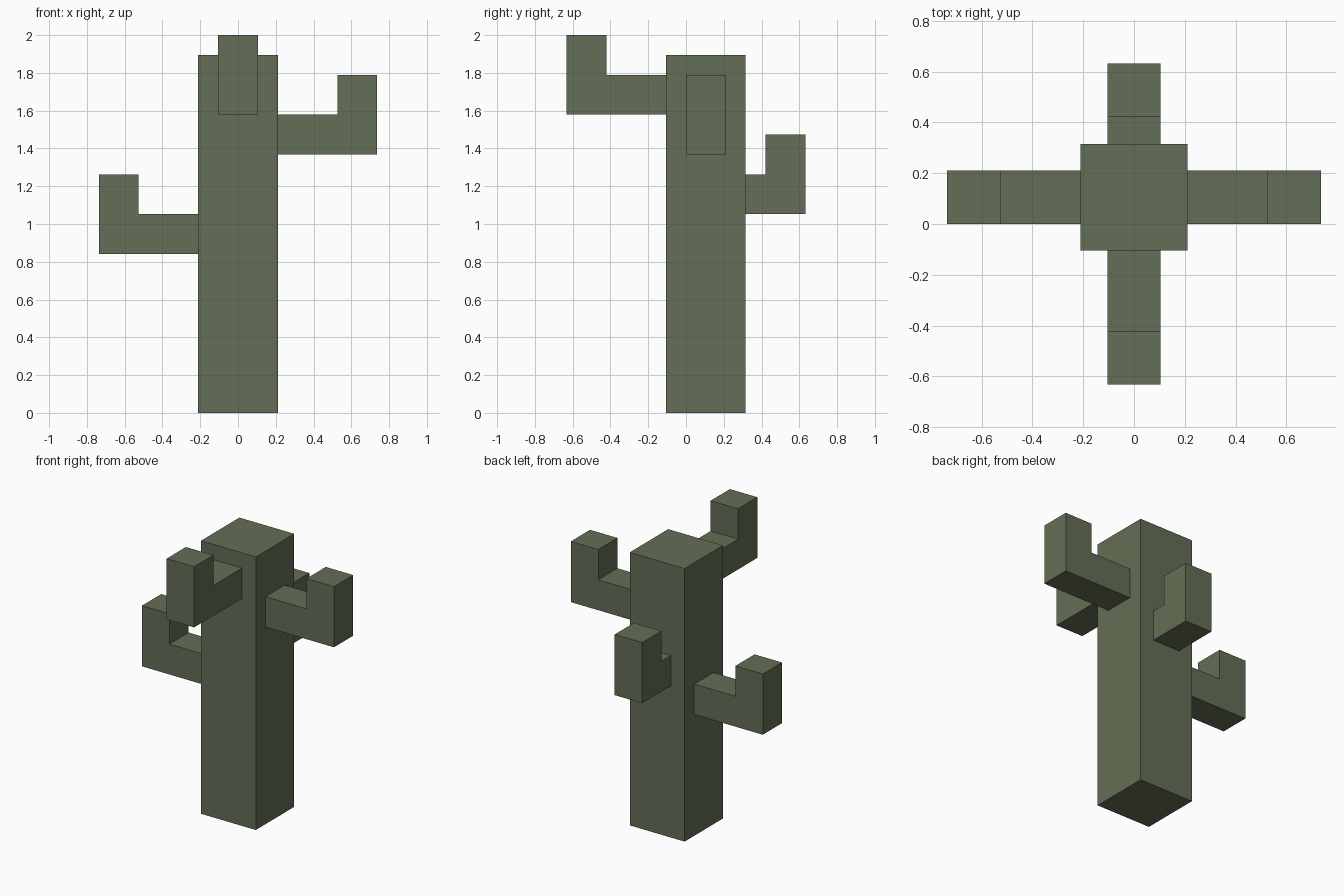
import bpy
import bmesh
from math import pi
from mathutils import Matrix, Vector

cube = bpy.data.objects.get("Cube")
if cube:
    bpy.data.objects.remove(cube, do_unlink=True)

U = 2 / 19            # one block unit
CENTRE_Y = U          # the trunk stands slightly behind the origin

green = bpy.data.materials.new("cactus green")
green.use_nodes = True
colour = (0.127, 0.156, 0.093, 1)
green.diffuse_color = colour
green.node_tree.nodes["Principled BSDF"].inputs["Base Color"].default_value = colour


def extrude_profile(name, points, depth, matrix):
    """Extrude an x-z outline along y, centred on y = 0, then place it."""
    bm = bmesh.new()
    face = bm.faces.new([bm.verts.new((x * U, -depth * U / 2, z * U)) for x, z in points])
    result = bmesh.ops.extrude_face_region(bm, geom=[face])
    verts = [v for v in result["geom"] if isinstance(v, bmesh.types.BMVert)]
    bmesh.ops.translate(bm, verts=verts, vec=Vector((0, depth * U, 0)))
    bmesh.ops.recalc_face_normals(bm, faces=bm.faces)
    bm.transform(matrix)
    mesh = bpy.data.meshes.new(name)
    bm.to_mesh(mesh)
    bm.free()
    mesh.materials.append(green)
    obj = bpy.data.objects.new(name, mesh)
    bpy.context.collection.objects.link(obj)


def arm(name, angle, bottom, reach):
    """L-shaped branch leaving the trunk side and turning upward."""
    outline = [(2, 0), (reach, 0), (reach, 4), (reach - 2, 4), (reach - 2, 2), (2, 2)]
    place = Matrix.Translation((0, CENTRE_Y, bottom * U)) @ Matrix.Rotation(angle, 4, "Z")
    extrude_profile(name, outline, 2, place)


# Trunk
extrude_profile("trunk", [(-2, 0), (2, 0), (2, 18), (-2, 18)], 4,
                Matrix.Translation((0, CENTRE_Y, 0)))

# Branches, at a different height on each side
arm("left_arm", 0, 13, 7)
arm("back_arm", pi / 2, 10, 5)
arm("right_arm", pi, 8, 7)
arm("front_arm", -pi / 2, 15, 7)
